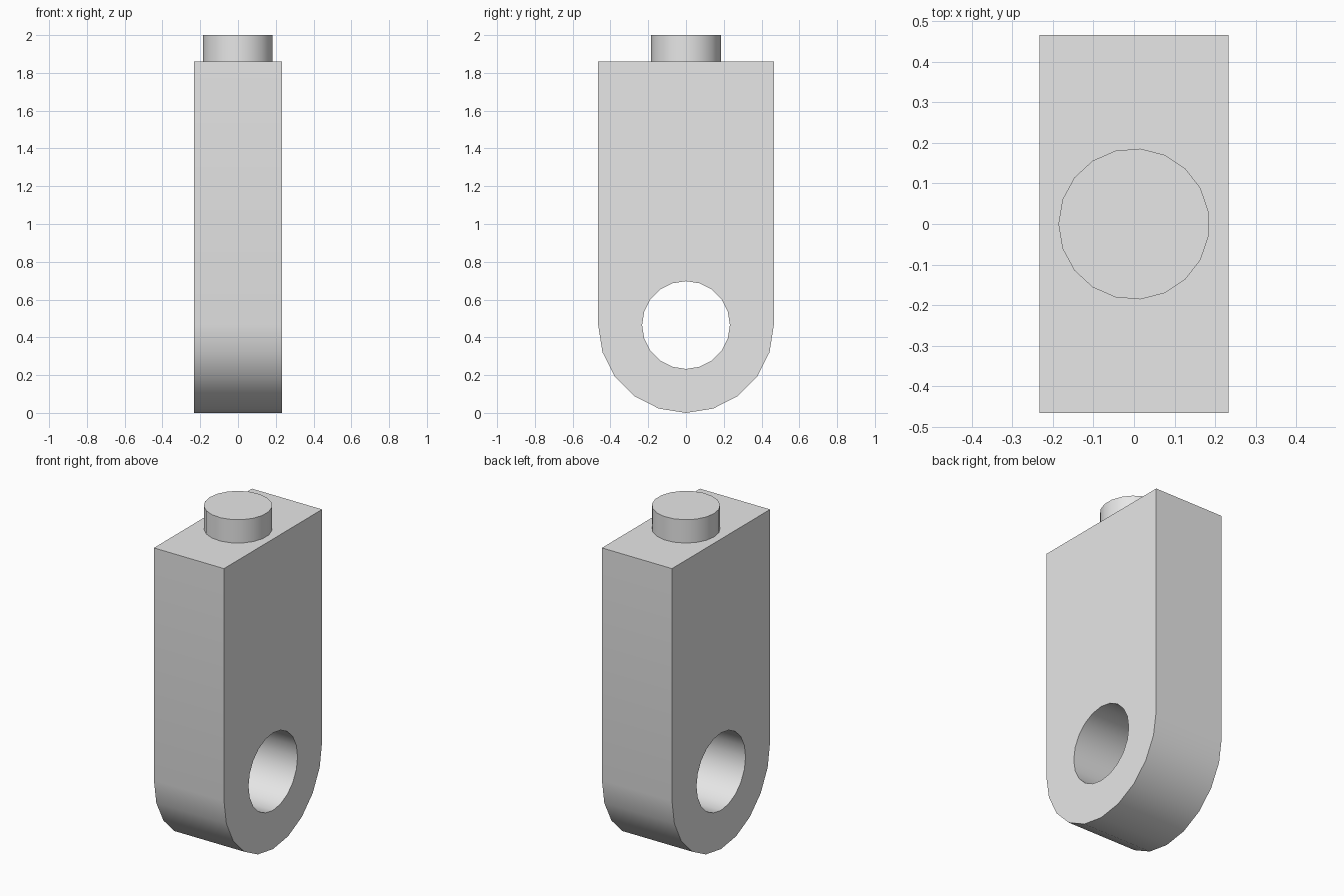
import bpy
import bmesh
from math import cos, sin, pi, radians

cube = bpy.data.objects.get("Cube")
if cube:
    bpy.data.objects.remove(cube, do_unlink=True)

HALF_THICK = 0.2325
RADIUS = 0.465
BODY_TOP = 1.86
STUD_RADIUS = 0.186

grey = bpy.data.materials.new("light_grey")
grey.use_nodes = True
grey.diffuse_color = (0.8, 0.8, 0.8, 1)
grey.node_tree.nodes["Principled BSDF"].inputs["Base Color"].default_value = (0.8, 0.8, 0.8, 1)


def arc(radius, start, end, steps, centre=(0, 0)):
    """Points along an arc, both ends included."""
    angles = [start + (end - start) * i / steps for i in range(steps + 1)]
    return [(centre[0] + radius * cos(a), centre[1] + radius * sin(a)) for a in angles]


def prism(name, points, offset):
    """Extrude a closed 3D outline along an offset."""
    bm = bmesh.new()
    base = bm.faces.new([bm.verts.new(p) for p in points])
    result = bmesh.ops.extrude_face_region(bm, geom=[base], use_keep_orig=True)
    moved = [v for v in result["geom"] if isinstance(v, bmesh.types.BMVert)]
    bmesh.ops.translate(bm, verts=moved, vec=offset)
    bmesh.ops.recalc_face_normals(bm, faces=bm.faces)
    mesh = bpy.data.meshes.new(name)
    bm.to_mesh(mesh)
    bm.free()
    mesh.materials.append(grey)
    obj = bpy.data.objects.new(name, mesh)
    bpy.context.collection.objects.link(obj)
    return obj


def activate(obj):
    bpy.ops.object.select_all(action="DESELECT")
    obj.select_set(True)
    bpy.context.view_layer.objects.active = obj


# Body: square top, half-round bottom
centre = (0, RADIUS)
outline = arc(RADIUS, pi, 2 * pi, 10, centre) + [(RADIUS, BODY_TOP), (-RADIUS, BODY_TOP)]
body = prism("body", [(-HALF_THICK, y, z) for y, z in outline], (2 * HALF_THICK, 0, 0))

# Round hole through the lower end
ring = arc(RADIUS / 2, pi / 2, 2.5 * pi, 20, centre)[:-1]
cutter = prism("hole_cutter", [(-2 * HALF_THICK, y, z) for y, z in ring], (4 * HALF_THICK, 0, 0))
cutter.hide_render = True
cut = body.modifiers.new("hole", "BOOLEAN")
cut.operation = "DIFFERENCE"
cut.solver = "EXACT"
cut.object = cutter
activate(body)
bpy.ops.object.modifier_apply(modifier=cut.name)
bpy.data.objects.remove(cutter, do_unlink=True)

# Stud on top
circle = arc(STUD_RADIUS, pi, 3 * pi, 19)[:-1]
stud = prism("top_stud", [(x, y, BODY_TOP) for x, y in circle], (0, 0, 2 - BODY_TOP))

for obj in (body, stud):
    activate(obj)
    bpy.ops.object.shade_smooth_by_angle(angle=radians(35))
